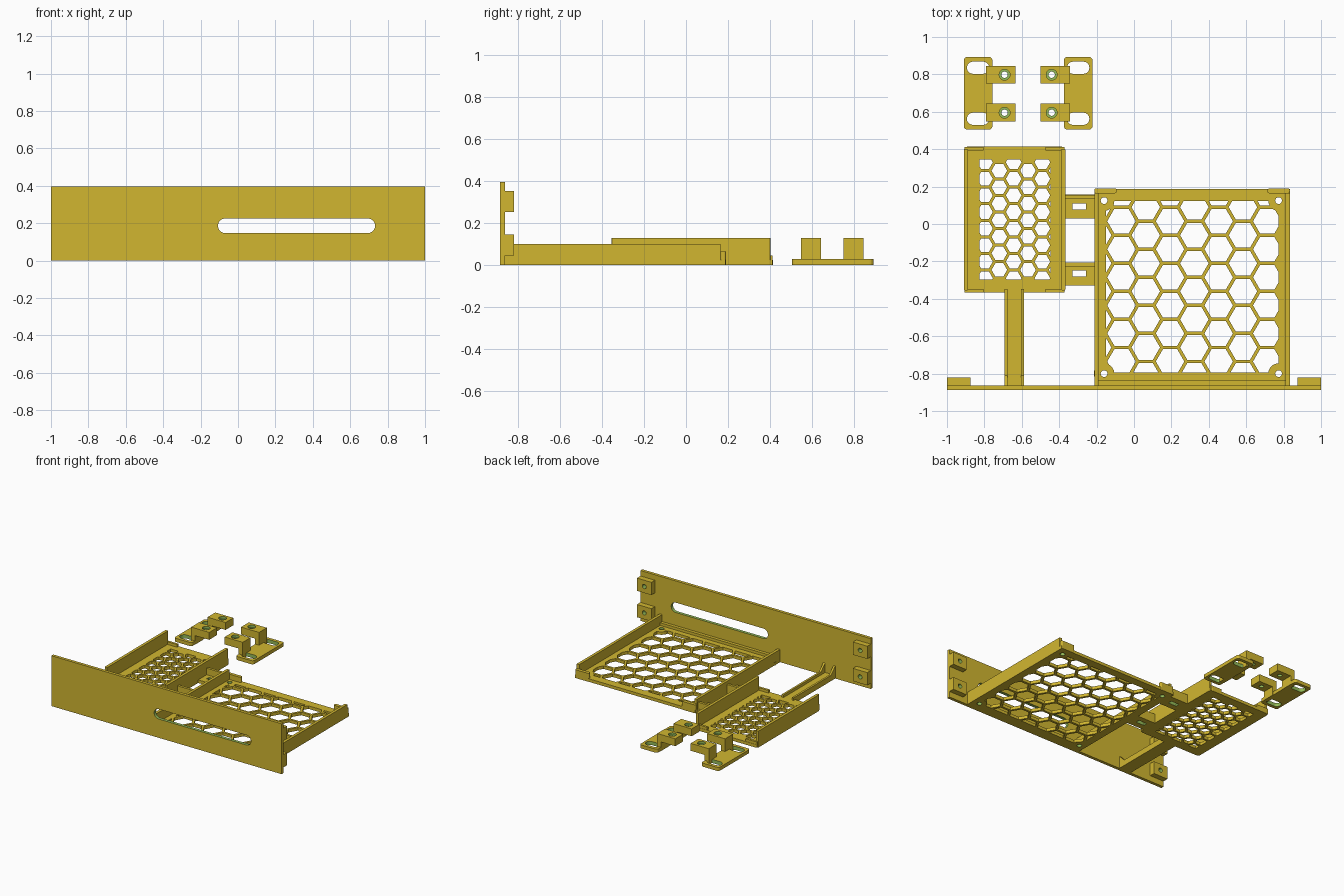
import bpy, bmesh, math

if "Cube" in bpy.data.objects:
    bpy.data.objects.remove(bpy.data.objects["Cube"])

# Materials
def material(name, rgb):
    m = bpy.data.materials.new(name)
    m.diffuse_color = (*rgb, 1)
    m.use_nodes = True
    m.node_tree.nodes["Principled BSDF"].inputs["Base Color"].default_value = m.diffuse_color
    return m

GOLD = material("gold_plastic", (0.64, 0.47, 0.03))
GREEN = material("green_cut", (0.30, 0.50, 0.10))
AXES = {"z": lambda a, b, c: (a, b, c),
        "y": lambda a, b, c: (a, c, b),
        "x": lambda a, b, c: (c, a, b)}

# Helpers
def prisms(name, outlines, lo, hi, axis="z", mat=0):
    """Extrude one or more 2D outlines along an axis into one object."""
    bm = bmesh.new()
    f = AXES[axis]
    for pts in outlines:
        n = len(pts)
        a = [bm.verts.new(f(p[0], p[1], lo)) for p in pts]
        b = [bm.verts.new(f(p[0], p[1], hi)) for p in pts]
        bm.faces.new(a[::-1])
        bm.faces.new(b)
        for i in range(n):
            j = (i + 1) % n
            bm.faces.new((a[i], a[j], b[j], b[i]))
    for face in bm.faces:
        face.material_index = mat
    bmesh.ops.recalc_face_normals(bm, faces=bm.faces)
    me = bpy.data.meshes.new(name)
    bm.to_mesh(me)
    bm.free()
    me.materials.append(GOLD)
    me.materials.append(GREEN)
    ob = bpy.data.objects.new(name, me)
    bpy.context.collection.objects.link(ob)
    return ob

def rect(x0, x1, y0, y1, r=0.0, seg=6):
    if r == 0:
        return [(x0, y0), (x1, y0), (x1, y1), (x0, y1)]
    pts = []
    corners = [(x1 - r, y1 - r), (x0 + r, y1 - r), (x0 + r, y0 + r), (x1 - r, y0 + r)]
    for k, (cx, cy) in enumerate(corners):
        for i in range(seg + 1):
            t = math.pi / 2 * (k + i / seg)
            pts.append((cx + r * math.cos(t), cy + r * math.sin(t)))
    return pts

def ngon(cx, cy, r, n=20):
    return [(cx + r * math.cos(2 * math.pi * i / n), cy + r * math.sin(2 * math.pi * i / n))
            for i in range(n)]

def box(name, x0, x1, y0, y1, z0, z1):
    return prisms(name, [rect(x0, x1, y0, y1)], z0, z1)

def cut(ob, outlines, lo, hi, axis="z", mat=1):
    tool = prisms("cutter", outlines, lo, hi, axis, mat)
    tool.hide_render = True
    mod = ob.modifiers.new("cut", "BOOLEAN")
    mod.operation = "DIFFERENCE"
    mod.solver = "EXACT"
    mod.object = tool
    bpy.context.view_layer.objects.active = ob
    bpy.ops.object.modifier_apply(modifier=mod.name)
    bpy.data.objects.remove(tool)

def clip(pts, box4):
    """Clip a polygon to a rectangle."""
    for axis, lim, s in ((0, box4[0], 1), (0, box4[1], -1), (1, box4[2], 1), (1, box4[3], -1)):
        out = []
        for i, q in enumerate(pts):
            p = pts[i - 1]
            dp, dq = s * (p[axis] - lim), s * (q[axis] - lim)
            if (dp > 0) != (dq > 0):
                t = dp / (dp - dq)
                out.append((p[0] + t * (q[0] - p[0]), p[1] + t * (q[1] - p[1])))
            if dq > 0:
                out.append(q)
        pts = out
    return pts

def honeycomb(area, cx, cy, pitch, wall):
    """Hexagon outlines filling a rectangle."""
    cells, step = [], pitch * math.sqrt(3) / 2
    r = (pitch - wall) / math.sqrt(3)
    for i in range(-12, 13):
        for j in range(-12, 13):
            h = clip(ngon(cx + i * step, cy + (j + 0.5 * (i % 2)) * pitch, r, 6), area)
            if len(h) > 2:
                w = max(p[0] for p in h) - min(p[0] for p in h)
                d = max(p[1] for p in h) - min(p[1] for p in h)
                if min(w, d) > 0.008:
                    cells.append(h)
    return cells

T = 0.024  # sheet thickness

# Front panel with rounded slot
panel = box("front_panel", -1, 1, -0.887, -0.863, 0, 0.395)
cut(panel, [rect(-0.107, 0.733, 0.147, 0.225, 0.0385, 8)], -1, -0.8, "y")

# Screw blocks behind the panel ends
for side in (-1, 1):
    for z in (0.045, 0.252):
        x0, x1 = sorted((side * 0.875, side))
        b = box("panel_screw_block", x0, x1, -0.864, -0.82, z, z + 0.1)
        cut(b, [ngon(side * 0.937, z + 0.05, 0.017)], -0.855, -0.8, "y")

# Large tray
floor = box("large_tray_floor", -0.212, 0.833, -0.864, 0.188, 0, T)
cut(floor, honeycomb((-0.15, 0.773, -0.795, 0.123), -0.067, 0.015, 0.15, 0.018),
    -0.1, 0.1, mat=0)
screws = [(x, y) for x in (-0.16, 0.773) for y in (-0.80, 0.125)]
cut(floor, [ngon(x, y, 0.018) for x, y in screws], -0.1, 0.1)
for x, y in screws:
    pad = prisms("large_tray_screw_pad", [ngon(x, y, 0.055)], 0.0005, T - 0.0005)
    cut(pad, [ngon(x, y, 0.018)], -0.1, 0.1)
for x in (-0.212, 0.811):
    box("large_tray_wall", x, x + 0.022, -0.864, 0.165, 0, 0.1)
box("large_tray_front_lip", -0.212, 0.833, -0.864, -0.838, 0, 0.045)
for x0, x1 in ((-0.212, -0.092), (0.713, 0.833)):
    prisms("large_tray_rear_stop", [rect(x0, x1, 0.164, 0.19, 0.01, 3)], 0, 0.065)

# Small tray
floor = prisms("small_tray_floor", [rect(-0.91, -0.367, -0.367, 0.414, 0.025)], 0, T)
cut(floor, honeycomb((-0.826, -0.447, -0.297, 0.345), -0.72, 0.02, 0.0885, 0.016),
    -0.1, 0.1, mat=0)
for x in (-0.91, -0.389):
    prisms("small_tray_wall", [rect(x, x + 0.022, -0.355, 0.402, 0.005, 2)], 0, 0.128)
for x0, x1 in ((-0.905, -0.805), (-0.472, -0.372)):
    for y in (-0.365, 0.394):
        box("small_tray_end_stop", x0, x1, y, y + 0.018, 0, 0.045)

# Links between the trays, each with a slot and an upright rib
for y0, y1, hy, ry in ((0.03, 0.157, 0.094, 0.136), (-0.33, -0.206, -0.265, -0.226)):
    link = box("tray_link", -0.37, -0.21, y0, y1, 0, T)
    cut(link, [rect(-0.328, -0.256, hy - 0.016, hy + 0.016)], -0.1, 0.1)
    box("tray_link_rib", -0.37, -0.21, ry, ry + 0.02, 0, 0.075)

# Arm from the panel to the small tray, with gusseted ribs
box("support_arm", -0.692, -0.588, -0.864, -0.36, 0, T)
side_profile = [(-0.864, 0), (-0.347, 0), (-0.347, 0.045), (-0.81, 0.045), (-0.864, 0.1)]
for x in (-0.692, -0.604):
    prisms("support_arm_rib", [side_profile], x, x + 0.016, "x")

# Loose rear brackets, a mirrored pair
MID = -0.566
for s in (1, -1):
    def mx(outline):
        return [(MID + s * (x - MID), y) for x, y in outline]
    plate = prisms("bracket_plate", [mx(rect(-0.91, -0.757, 0.505, 0.893, 0.018, 4))], 0, 0.028)
    cut(plate, [mx(rect(-0.893, -0.775, y, y + 0.065, 0.031)) for y in (0.53, 0.803)], -0.1, 0.1)
    for y in (0.595, 0.798):
        prisms("bracket_post", [mx(rect(-0.79, -0.755, y - 0.048, y + 0.048))], 0, 0.128)
        arm = prisms("bracket_arm", [mx(rect(-0.756, -0.633, y - 0.048, y + 0.048))], 0.07, 0.128)
        cut(arm, [mx(ngon(-0.692, y, 0.017))], 0, 0.2)
        cut(arm, [mx(ngon(-0.692, y, 0.029))], 0.11, 0.2)
